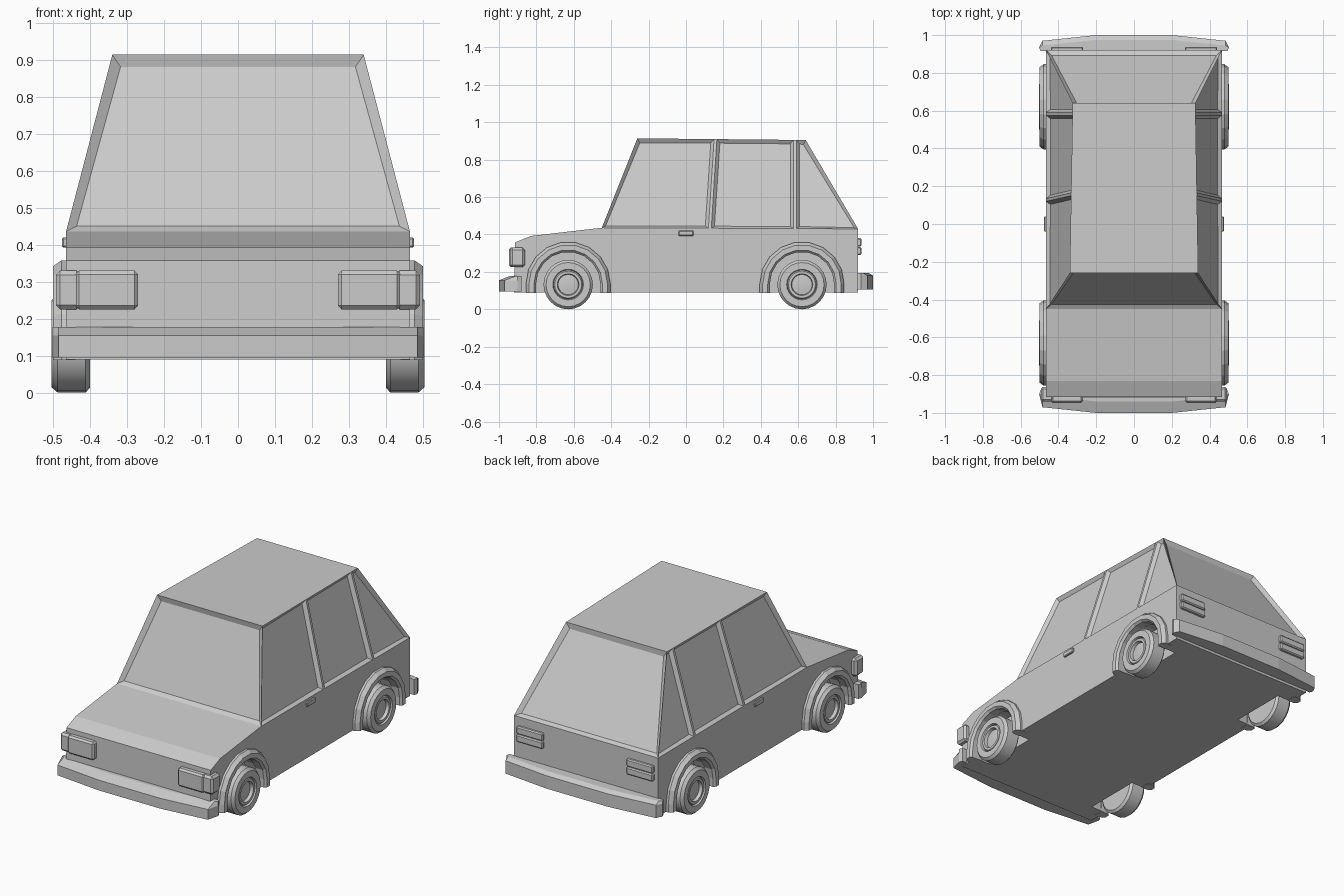
import bpy, bmesh, math
from mathutils import Vector

if "Cube" in bpy.data.objects:
    bpy.data.objects.remove(bpy.data.objects["Cube"], do_unlink=True)

grey = bpy.data.materials.new("light_grey")
grey.use_nodes = True
GREY = (0.6, 0.6, 0.6, 1)
grey.diffuse_color = GREY
grey.node_tree.nodes["Principled BSDF"].inputs["Base Color"].default_value = GREY

WHEEL_Y, WHEEL_Z = (-0.63, 0.62), 0.132
SIDES = (("left", 1), ("right", -1))
ENDS = tuple(zip(("front", "rear"), WHEEL_Y))


def finish(bm, name):
    bmesh.ops.recalc_face_normals(bm, faces=bm.faces)
    me = bpy.data.meshes.new(name)
    bm.to_mesh(me)
    bm.free()
    ob = bpy.data.objects.new(name, me)
    bpy.context.collection.objects.link(ob)
    me.materials.append(grey)
    return ob


def loft(rings, name, closed=False, caps=True):
    """Skin a list of point rings; optionally join the last to the first."""
    bm = bmesh.new()
    vs = [[bm.verts.new(p) for p in r] for r in rings]
    n = len(vs[0])
    pairs = list(zip(vs, vs[1:])) + ([(vs[-1], vs[0])] if closed else [])
    for a, b in pairs:
        for i in range(n):
            j = (i + 1) % n
            bm.faces.new((a[i], a[j], b[j], b[i]))
    if caps and not closed:
        bm.faces.new(vs[0])
        bm.faces.new(vs[-1])
    return finish(bm, name)


def box(name, x, y, z, bevel=0.008):
    lo, hi = zip(sorted(x), sorted(y), sorted(z))
    bm = bmesh.new()
    bmesh.ops.create_cube(bm, size=1)
    for v in bm.verts:
        v.co = Vector([lo[i] if v.co[i] < 0 else hi[i] for i in range(3)])
    bmesh.ops.bevel(bm, geom=bm.edges[:], offset=bevel, segments=1, affect='EDGES')
    return finish(bm, name)


def lathe(name, profile, cy, side, segs):
    """Revolve (x, radius) pairs around a wheel axle."""
    rings = [[(side * x, cy + r * math.cos(math.tau * k / segs),
               WHEEL_Z + r * math.sin(math.tau * k / segs)) for k in range(segs)]
             for x, r in profile]
    return loft(rings, name)


# Lower body
outline = [(-0.92, 0.09), (-0.915, 0.357), (-0.83, 0.392), (-0.45, 0.436),
           (0.92, 0.43), (0.92, 0.09)]
body = loft([[(x, y, z) for y, z in outline] for x in (-0.465, 0.465)], "lower_body")

# Wheel wells
for sn, s in SIDES:
    for en, cy in ENDS:
        cutter = lathe("well_cutter", [(0.37, 0.178), (0.6, 0.178)], cy, s, 24)
        cutter.hide_render = True
        mod = body.modifiers.new("well", 'BOOLEAN')
        mod.object, mod.operation, mod.solver = cutter, 'DIFFERENCE', 'EXACT'
        bpy.context.view_layer.objects.active = body
        bpy.ops.object.modifier_apply(modifier=mod.name)
        bpy.data.objects.remove(cutter, do_unlink=True)

# Cabin: stations of (base y, roof y), with window panes sunk into their frames
stations = [(-0.45, -0.26), (0.12, 0.15), (0.135, 0.165),
            (0.575, 0.575), (0.59, 0.59), (0.92, 0.64)]
bm = bmesh.new()
rows = []
for yb, yt in stations:
    t = (yt + 0.26) / 0.9
    xt, zt = 0.34 - 0.015 * t, 0.914 - 0.009 * t
    zb = 0.436 - 0.006 * (yb + 0.45) / 1.37
    rows.append([bm.verts.new(p) for p in
                 ((-0.465, yb, zb), (-xt, yt, zt), (xt, yt, zt), (0.465, yb, zb))])
side_panes = []
for i, (a, b) in enumerate(zip(rows, rows[1:])):
    for k in range(4):
        f = bm.faces.new((a[k], a[(k + 1) % 4], b[(k + 1) % 4], b[k]))
        if k in (0, 2) and i % 2 == 0:
            side_panes.append(f)
screens = [bm.faces.new(rows[0]), bm.faces.new(rows[-1])]
bmesh.ops.recalc_face_normals(bm, faces=bm.faces)
bmesh.ops.inset_individual(bm, faces=side_panes, thickness=0.024, depth=-0.018)
bmesh.ops.inset_individual(bm, faces=screens, thickness=0.036, depth=-0.018)
bmesh.ops.dissolve_limit(bm, angle_limit=0.01, verts=bm.verts, edges=bm.edges)
finish(bm, "cabin")

# Wheels and arch flares
tyre = [(0.40, 0.118), (0.412, 0.132), (0.488, 0.132), (0.504, 0.118),
        (0.504, 0.082), (0.492, 0.078), (0.5, 0.072), (0.5, 0.058),
        (0.482, 0.054), (0.486, 0.02)]
flare = [(0.172, 0.44), (0.172, 0.487), (0.183, 0.5), (0.21, 0.5),
         (0.226, 0.478), (0.226, 0.44)]
arc = [(0, 0.088)] + [(math.pi * k / 9, 0.135) for k in range(10)] + [(math.pi, 0.088)]
for sn, s in SIDES:
    for en, cy in ENDS:
        wheel = lathe(f"{en}_{sn}_wheel", tyre, cy, s, 24)
        bpy.ops.object.select_all(action='DESELECT')
        wheel.select_set(True)
        bpy.context.view_layer.objects.active = wheel
        bpy.ops.object.shade_smooth_by_angle(angle=math.radians(30))
        loft([[(s * x, cy + r * math.cos(a), base + r * math.sin(a)) for r, x in flare]
              for a, base in arc], f"{en}_{sn}_arch_flare")


# Bumpers: bowed plan outline with a sloping top
def bumper(name, end, inner, z0, z1, z2, slope):
    half = [(0.495, inner), (0.502, inner + 0.02), (0.485, 0.97), (0.2, 1.0)]
    plan = half + [(-x, y) for x, y in reversed(half)]
    top = [(x, max(inner, y - slope) if y > 0.95 else y) for x, y in plan]
    rings = [[(x, end * y, z) for x, y in p]
             for p, z in ((plan, z0), (plan, z1), (top, z2))]
    loft(rings, name)


bumper("front_bumper", -1, 0.88, 0.095, 0.155, 0.178, 0.06)
bumper("rear_bumper", 1, 0.915, 0.105, 0.18, 0.195, 0.025)

# Lamps and door handles
for sn, s in SIDES:
    box(f"{sn}_headlight", (s * 0.27, s * 0.44), (-0.947, -0.9), (0.225, 0.33), 0.01)
    box(f"{sn}_corner_lamp", (s * 0.425, s * 0.493), (-0.94, -0.862), (0.225, 0.33), 0.012)
    for part, z in (("lower", (0.29, 0.333)), ("upper", (0.336, 0.38))):
        box(f"{sn}_{part}_tail_light", (s * 0.27, s * 0.44), (0.9, 0.938), z, 0.006)
    box(f"{sn}_door_handle", (s * 0.455, s * 0.476), (-0.04, 0.04), (0.392, 0.42), 0.004)
